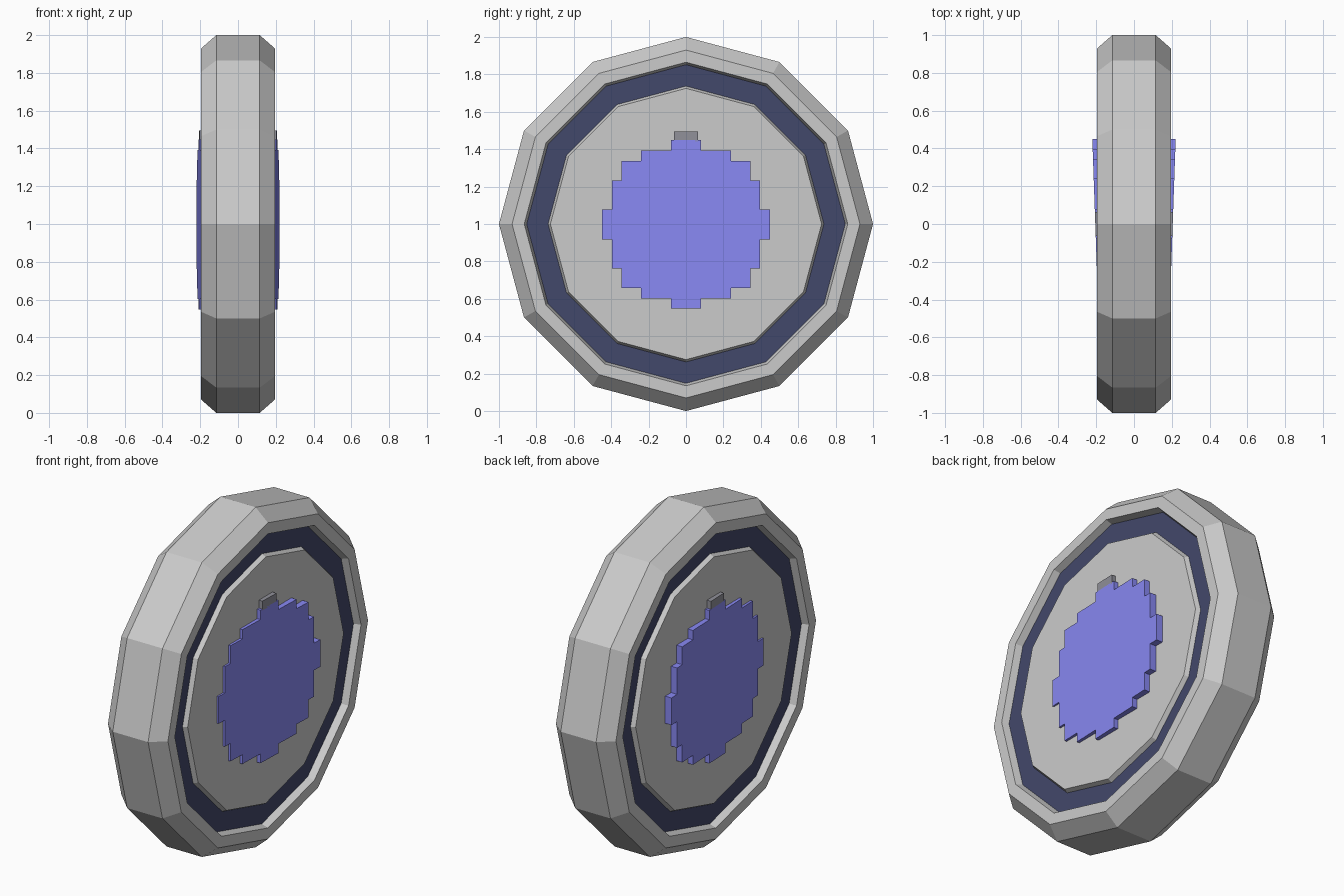
import bpy, bmesh
from math import sin, cos, pi

if "Cube" in bpy.data.objects:
    bpy.data.objects.remove(bpy.data.objects["Cube"])

SIDES = 12


def material(name, rgb):
    m = bpy.data.materials.new(name)
    m.diffuse_color = (*rgb, 1)
    m.use_nodes = True
    m.node_tree.nodes["Principled BSDF"].inputs["Base Color"].default_value = m.diffuse_color
    return m


blue = material("blue", (0.25, 0.25, 0.9))
navy = material("navy", (0.055, 0.065, 0.145))
dark = material("dark_grey", (0.28, 0.28, 0.32))


def finish(name, bm, mat=None):
    bmesh.ops.recalc_face_normals(bm, faces=bm.faces)
    me = bpy.data.meshes.new(name)
    bm.to_mesh(me)
    bm.free()
    ob = bpy.data.objects.new(name, me)
    bpy.context.collection.objects.link(ob)
    if mat:
        me.materials.append(mat)


def lathe(name, profile, mat=None, closed=False):
    """Twelve-sided turning of (x, radius) points around the x axis."""
    bm = bmesh.new()
    rings = [[bm.verts.new((x, r * sin(2 * pi * i / SIDES), 1 + r * cos(2 * pi * i / SIDES)))
              for i in range(SIDES)] for x, r in profile]
    pairs = list(zip(rings, rings[1:]))
    if closed:
        pairs.append((rings[-1], rings[0]))
    else:
        bm.faces.new(rings[0])
        bm.faces.new(rings[-1])
    for a, b in pairs:
        for i in range(SIDES):
            j = (i + 1) % SIDES
            bm.faces.new((a[i], a[j], b[j], b[i]))
    finish(name, bm, mat)


def plate(name, outline, side, mat, base=0.17):
    """Relief on one face: (y, z) outline whose front leans outward toward +y."""
    bm = bmesh.new()
    back = [bm.verts.new((side * base, y, z)) for y, z in outline]
    front = [bm.verts.new((side * (0.205 + 0.035 * y), y, z)) for y, z in outline]
    bm.faces.new(back)
    bm.faces.new(front)
    n = len(outline)
    for i in range(n):
        j = (i + 1) % n
        bm.faces.new((back[i], back[j], front[j], front[i]))
    finish(name, bm, mat)


# bevelled outer rim
half = [(0.15, 0.85), (0.195, 0.865), (0.195, 0.93), (0.115, 1.0)]
lathe("rim", half + [(-x, r) for x, r in reversed(half)], closed=True)

# raised centre disc
half = [(0.18, 0.725), (0.15, 0.74)]
lathe("centre_disc", half + [(-x, r) for x, r in reversed(half)])

# dark groove floor showing between rim and disc
lathe("groove_band", [(0.155, 0.73), (0.155, 0.855), (-0.155, 0.855), (-0.155, 0.73)],
      navy, closed=True)

# stepped round emblem: quarter staircase reflected into a full outline
steps = [(0.45, 0.08), (0.395, 0.235), (0.345, 0.34), (0.24, 0.395), (0.08, 0.45)]
quarter = []
prev = None
for w, h in steps:
    if prev is not None:
        quarter.append((w, prev))
    quarter.append((w, h))
    prev = h
half_right = [(y, -z) for y, z in reversed(quarter)] + quarter
outline = [(y, 1 + z - 0.002) for y, z in half_right]
outline += [(-y, z) for y, z in reversed(outline)]

stem = [(-0.063, 1.44), (0.063, 1.44), (0.063, 1.495), (-0.063, 1.495)]
for side, label in ((1, "right"), (-1, "left")):
    plate("emblem_" + label, outline, side, blue)
    plate("emblem_stem_" + label, stem, side, dark)
